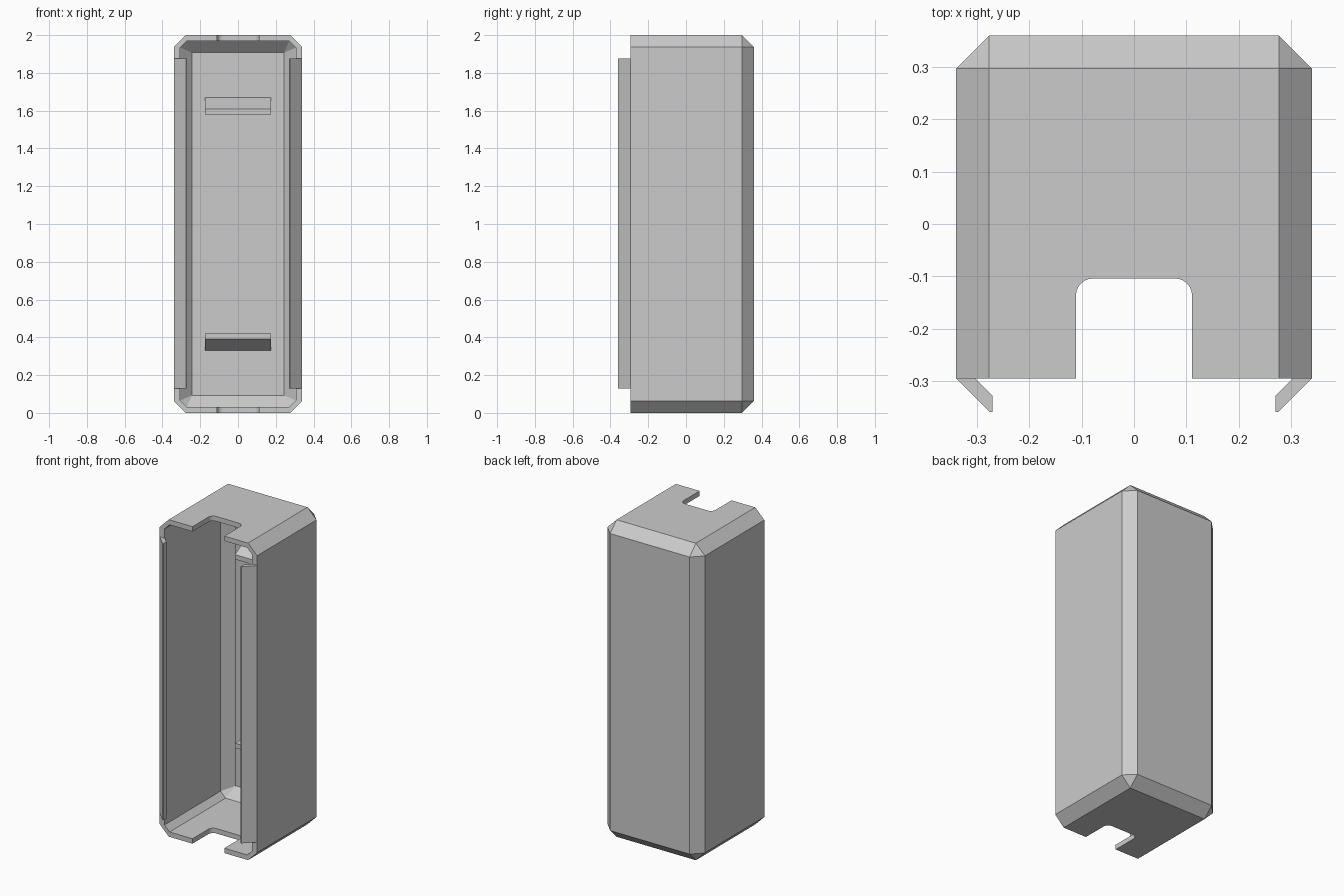
import bpy, bmesh
from math import sin, cos, pi

if "Cube" in bpy.data.objects:
    bpy.data.objects.remove(bpy.data.objects["Cube"])

grey = bpy.data.materials.new("plain grey")
grey.use_nodes = True
colour = (0.6, 0.6, 0.6, 1)
grey.diffuse_color = colour
grey.node_tree.nodes["Principled BSDF"].inputs["Base Color"].default_value = colour


def hull(name, points):
    """Solid with flat faces wrapped around convex points."""
    bm = bmesh.new()
    for p in points:
        bm.verts.new(p)
    bmesh.ops.convex_hull(bm, input=bm.verts[:])
    bmesh.ops.dissolve_limit(bm, angle_limit=0.01, verts=bm.verts[:], edges=bm.edges[:])
    bmesh.ops.recalc_face_normals(bm, faces=bm.faces[:])
    mesh = bpy.data.meshes.new(name)
    bm.to_mesh(mesh)
    bm.free()
    mesh.materials.append(grey)
    obj = bpy.data.objects.new(name, mesh)
    bpy.context.collection.objects.link(obj)
    return obj


def chamfered_block(name, hx, hz, cut, y_front, y_taper, y_back, inset):
    """Block along y with chamfered long edges and a chamfered back."""
    pts = []
    for sx in (-1, 1):
        for sz in (-1, 1):
            for y in (y_front, y_taper):
                pts.append((sx * (hx - cut), y, 1 + sz * hz))
                pts.append((sx * hx, y, 1 + sz * (hz - cut)))
            pts.append((sx * (hx - inset), y_back, 1 + sz * (hz - inset)))
    return hull(name, pts)


# Hollow housing, open at the front
housing = chamfered_block("housing", 0.34, 1.0, 0.063, -0.295, 0.297, 0.36, 0.063)
cavity = chamfered_block("cavity_cutter", 0.306, 0.969, 0.035, -0.5, 0.263, 0.325, 0.062)

# Rounded notch through the top and bottom walls
half, depth, r = 0.111, -0.104, 0.033
outline = [(-half, -0.5), (half, -0.5)]
for side in (-1, 1):
    for i in range(7):
        a = i * pi / 12
        outline.append((side * (half - r + r * cos(a)), depth - r + r * sin(a)))
notch = hull("notch_cutter", [(x, y, z) for x, y in outline for z in (-0.2, 2.2)])

for cutter in (cavity, notch):
    cutter.hide_render = True
    mod = housing.modifiers.new("cut", 'BOOLEAN')
    mod.operation = 'DIFFERENCE'
    mod.solver = 'EXACT'
    mod.object = cutter
bpy.context.view_layer.update()
graph = bpy.context.evaluated_depsgraph_get()
shell = bpy.data.meshes.new_from_object(housing.evaluated_get(graph))
housing.modifiers.clear()
housing.data = shell
for cutter in (cavity, notch):
    bpy.data.objects.remove(cutter)

# Slanted lips along both front side edges
lip = [(0.34, -0.295), (0.276, -0.359), (0.27, -0.359), (0.27, -0.329), (0.304, -0.295)]
for side, word in ((1, "left"), (-1, "right")):
    hull(word + "_lip", [(side * x, y, z) for x, y in lip for z in (0.13, 1.875)])

# Wedge-shaped catches on the inner back wall, sloping outward
catch = [(0.335, 0.58), (0.22, 0.58), (0.22, 0.61), (0.325, 0.67), (0.335, 0.67)]
for side, word in ((1, "upper"), (-1, "lower")):
    hull(word + "_catch", [(x, y, 1 + side * z) for y, z in catch for x in (-0.175, 0.175)])
